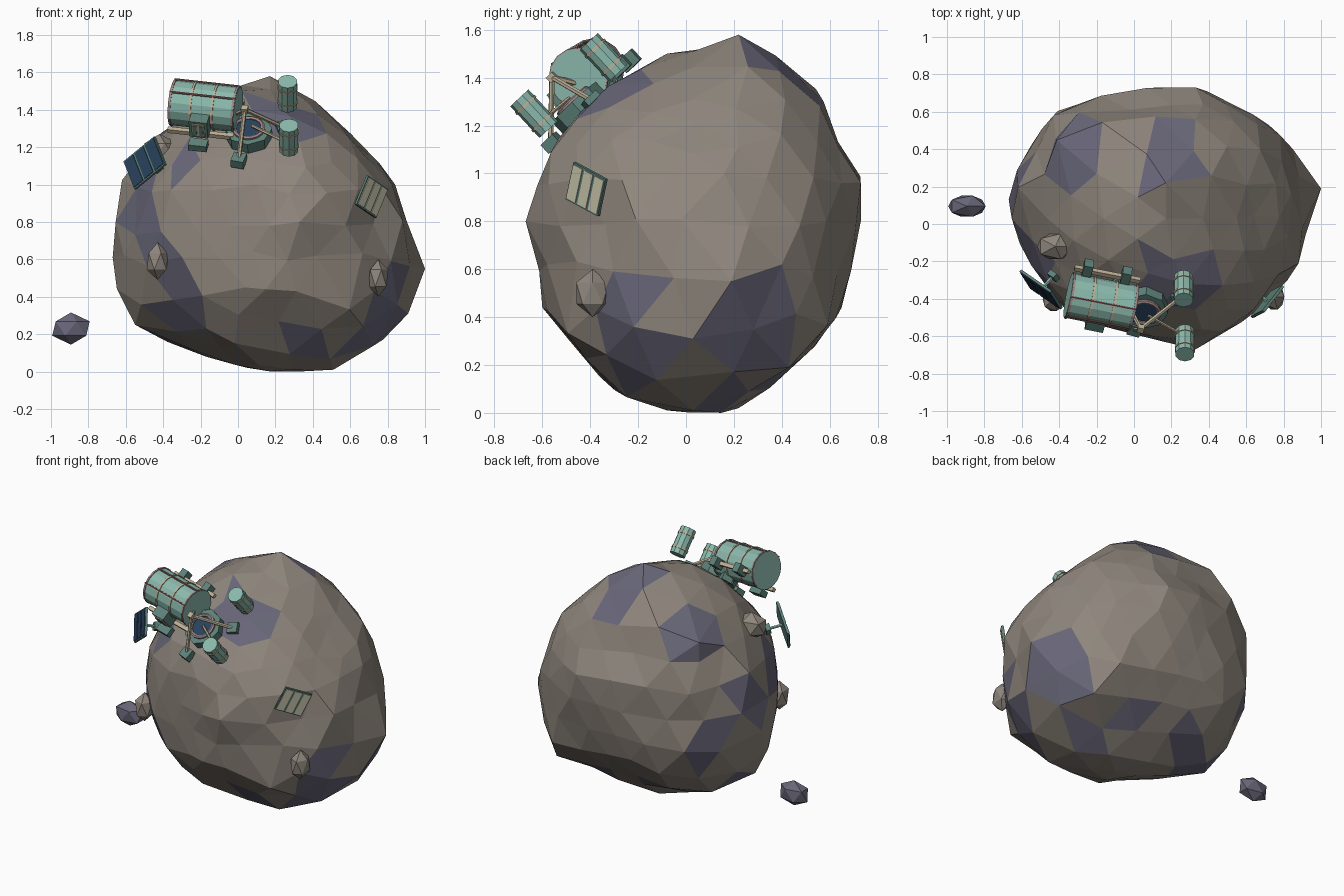
import bpy, bmesh, math, random
from mathutils import Vector, Matrix

if "Cube" in bpy.data.objects:
    bpy.data.objects.remove(bpy.data.objects["Cube"])
random.seed(4)


def material(name, *rgb):
    m = bpy.data.materials.new(name)
    m.use_nodes = True
    m.diffuse_color = (*rgb, 1)
    m.node_tree.nodes["Principled BSDF"].inputs["Base Color"].default_value = (*rgb, 1)
    return m


ROCK = material("warm grey rock", .275, .24, .205)
ORE = material("blue grey ore", .14, .135, .19)
TEAL = material("pale teal", .26, .49, .42)
DARK = material("dark teal", .11, .225, .195)
TAN = material("tan", .52, .44, .31)
RUST = material("rust red", .27, .11, .11)
PINK = material("dusty pink", .36, .25, .25)
BLUE = material("solar blue", .022, .055, .11)
CELL = material("pale cell", .66, .63, .46)


# ---- helpers ----
def finish(name, bm, mats, matrix=Matrix()):
    bm.transform(matrix)
    bmesh.ops.recalc_face_normals(bm, faces=bm.faces)
    mesh = bpy.data.meshes.new(name)
    bm.to_mesh(mesh)
    bm.free()
    for m in mats:
        mesh.materials.append(m)
    bpy.context.collection.objects.link(bpy.data.objects.new(name, mesh))


def box(name, frame, loc, size, mat):
    bm = bmesh.new()
    bmesh.ops.create_cube(bm, size=1)
    finish(name, bm, [mat], frame @ Matrix.Translation(loc) @ Matrix.Diagonal((*size, 1)))


def rod(name, frame, a, b, r, mat, sides=6):
    a, b = frame @ Vector(a), frame @ Vector(b)
    bm = bmesh.new()
    bmesh.ops.create_cone(bm, cap_ends=True, segments=sides, radius1=r, radius2=r, depth=(b - a).length)
    turn = (b - a).to_track_quat('Z', 'Y').to_matrix().to_4x4()
    finish(name, bm, [mat], Matrix.Translation((a + b) / 2) @ turn)


def ring(name, frame, loc, major, minor, mat, sides=16, tube=6):
    bm = bmesh.new()
    bmesh.ops.create_circle(bm, segments=tube, radius=minor,
                            matrix=Matrix.Translation((major, 0, 0)) @ Matrix.Rotation(math.pi / 2, 4, 'X'))
    bmesh.ops.spin(bm, geom=bm.edges[:], cent=(0, 0, 0), axis=(0, 0, 1), angle=math.tau,
                   steps=sides, use_duplicate=False)
    bmesh.ops.remove_doubles(bm, verts=bm.verts, dist=.0005)
    finish(name, bm, [mat], frame @ Matrix.Translation(loc))


def axes_frame(origin, x, z):
    x, z = Vector(x).normalized(), Vector(z).normalized()
    y = z.cross(x).normalized()
    m = Matrix((x, y, x.cross(y))).transposed().to_4x4()
    m.translation = origin
    return m


def panel_frame(center, u, v):
    return axes_frame(center, u, Vector(u).cross(Vector(v)))


# ---- placement frames: station, two panels ----
station = axes_frame((-.175, -.415, 1.42), (.976, -.19, -.108), (-.08, -.67, .73))
wing = panel_frame((-.497, -.35, 1.115), (-.165, .114, -.135), (.042, -.08, -.16))
plate = panel_frame((.713, -.415, .935), (.105, .134, -.072), (.075, .048, .145))

# ---- asteroid: sphere carved and pulled to outlines around it ----
CENTER = Vector((.17, .03, .78))
MID = Vector((0, 0, .79))
BASE = Vector((0, 0, 0))
FRONT = [(.17, 1.58), (.38, 1.48), (.55, 1.31), (.72, 1.15), (.84, 1), (.9, .81), (1, .55),
         (.91, .31), (.73, .13), (.51, .01), (.28, 0), (.05, .02), (-.25, .12), (-.55, .25),
         (-.65, .44), (-.67, .61), (-.66, .8), (-.64, 1.03), (-.42, 1.28), (-.2, 1.42), (.02, 1.53)]
SIDE = [(.22, 1.58), (.55, 1.36), (.61, 1.16), (.73, .99), (.73, .8), (.69, .6), (.65, .44),
        (.54, .28), (.43, .19), (.22, .01), (.02, 0), (-.25, .06), (-.36, .15), (-.45, .27), (-.6, .44),
        (-.61, .64), (-.67, .8), (-.6, 1), (-.4, 1.3), (-.2, 1.47), (.03, 1.51)]
TOP = [(0, .71), (.33, .73), (.54, .63), (.72, .53), (.85, .4), (1, .19), (.92, -.05), (.88, -.21),
       (.76, -.37), (.6, -.5), (.33, -.67), (.1, -.6), (-.1, -.56), (-.3, -.5), (-.55, -.22),
       (-.67, .13), (-.66, .2), (-.55, .42), (-.44, .59), (-.3, .64)]
FRONT_CORNER = [(-.07, .7), (.15, .76), (.27, .75), (.44, .66), (.59, .56), (.75, .37), (.89, .06),
                (.93, -.24), (.93, -.41), (.75, -.68), (.52, -.81), (.26, -.87), (-.22, -.7),
                (-.54, -.26), (-.6, -.08), (-.57, .11), (-.46, .33), (-.24, .58)]
BACK_CORNER = [(-.49, .61), (-.27, .68), (-.04, .7), (.31, .51), (.49, .32), (.56, .15), (.58, -.11),
               (.52, -.46), (.44, -.65), (.03, -.77), (-.16, -.78), (-.54, -.61), (-.81, -.53),
               (-.92, -.21), (-.94, -.08), (-.87, .11), (-.76, .41)]
UNDERSIDE = [(-.15, .8), (.01, .83), (.3, .73), (.47, .65), (.61, .46), (.72, -.09), (.44, -.64),
             (.02, -.65), (-.22, -.7), (-.47, -.59), (-.77, -.4), (-.86, -.11), (-.82, .2),
             (-.63, .46), (-.46, .59)]
# corners of the strongest ridges
RIDGES = [(1, .19, .55), (.17, .22, 1.58), (.9, -.02, .81), (.88, -.21, .81), (.84, .16, 1),
          (.04, -.58, .45), (.31, -.58, .43), (.42, -.58, .62)]


class Outline:
    """Closed profile on a plane turned by azimuth and elevation."""

    def __init__(self, azimuth, elevation, origin, points):
        a, e = math.radians(azimuth), math.radians(elevation)
        self.right = Vector((math.cos(a), math.sin(a), 0))
        self.up = Vector((-math.sin(a) * math.sin(e), math.cos(a) * math.sin(e), math.cos(e)))
        self.normal = self.right.cross(self.up)
        middle = self.flat(CENTER - origin)
        self.points = [Vector(p) - middle for p in points]
        table = sorted((math.atan2(p.y, p.x), p.length) for p in self.points)
        self.loop = [(table[-1][0] - math.tau, table[-1][1])] + table + [(table[0][0] + math.tau, table[0][1])]

    def flat(self, v):
        return Vector((v.dot(self.right), v.dot(self.up)))

    def radius(self, d):
        p = self.flat(d)
        angle = math.atan2(p.y, p.x)
        for (a, ra), (b, rb) in zip(self.loop, self.loop[1:]):
            if a <= angle <= b:
                return ra + (rb - ra) * (angle - a) / max(b - a, 1e-6)


outlines = [Outline(35, 25, MID, FRONT_CORNER), Outline(215, 25, MID, BACK_CORNER),
            Outline(140, -30, MID, UNDERSIDE), Outline(0, 90, BASE, TOP),
            Outline(90, 0, BASE, SIDE), Outline(0, 0, BASE, FRONT)]


def carve(v):
    limit = min(o.radius(v.co) / max(o.flat(v.co.normalized()).length, .05) for o in outlines)
    v.co = v.co.normalized() * min(v.co.length, limit)


bm = bmesh.new()
bmesh.ops.create_icosphere(bm, subdivisions=3, radius=1)
for v in bm.verts:
    weights = [1 / (v.co.normalized().dot(o.normal) ** 2 + .03) for o in outlines]
    mean = sum(w * o.radius(v.co) for w, o in zip(weights, outlines)) / sum(weights)
    v.co = v.co.normalized() * mean * random.uniform(.985, 1.02)
    carve(v)
for step in range(5):
    for o in outlines:
        for p in o.points:
            v = min(bm.verts, key=lambda q: (o.flat(q.co) - p).length)
            move = p - o.flat(v.co)
            if move.length < .14:
                v.co += o.right * move.x + o.up * move.y
    for p in RIDGES:
        p = Vector(p) - CENTER
        min(bm.verts, key=lambda q: (q.co - p).length).co = p
    for v in bm.verts:
        carve(v)
bmesh.ops.translate(bm, verts=bm.verts, vec=CENTER)

# level the ground beneath the equipment
for frame, depth, reach in [(station, .115, .38), (wing, .06, .22), (plate, .02, .2)]:
    n = frame.to_3x3().col[2]
    for v in bm.verts:
        gap = (v.co - frame.translation).dot(n) + depth
        if gap > 0 and (v.co - frame.translation).length < reach:
            v.co -= n * gap

# ore patches: position and angular reach
PATCHES = [(.22, -.27, 1.38, .3), (.18, .38, 1.45, .28), (-.34, .37, 1.3, .23), (-.6, -.22, .87, .24),
           (-.47, -.38, .67, .22), (-.36, -.43, .47, .21), (-.35, -.38, .28, .22), (-.3, -.4, 1.17, .15),
           (.33, -.42, .17, .18), (.78, -.25, .42, .23), (.74, -.18, .2, .2), (.68, .5, .6, .12),
           (.82, .28, .36, .23), (-.63, .2, .85, .2), (-.52, .42, .62, .2), (-.3, .2, .2, .23),
           (-.1, .4, .13, .16), (.35, .46, .1, .2), (.52, .16, .01, .2)]
for f in bm.faces:
    d = f.calc_center_median() - CENTER
    f.material_index = int(any(d.angle(Vector(p[:3]) - CENTER) < p[3] for p in PATCHES))
finish("asteroid", bm, [ROCK, ORE])

# ---- loose rocks ----
for name, loc, size, mat in [("drifting_rock", (-.893, .095, .23), (.112, .066, .086), ORE),
                             ("left_boulder", (-.43, -.405, .59), (.065, .07, .1), ROCK),
                             ("right_boulder", (.75, -.39, .5), (.06, .08, .1), ROCK),
                             ("upper_boulder", (-.42, -.12, 1.18), (.11, .08, .09), ROCK)]:
    bm = bmesh.new()
    bmesh.ops.create_icosphere(bm, subdivisions=1, radius=1)
    finish(name, bm, [mat], Matrix.Translation(loc) @ Matrix.Diagonal((*size, 1)))

# ---- habitat module with hoops, ribs and cradle ----
rod("habitat", station, (-.18, 0, 0), (.18, 0, 0), .122, TEAL, 16)
for x, mat in [(-.172, PINK), (-.06, TAN), (.06, TAN), (.172, PINK)]:
    rod("habitat_hoop", station, (x - .006, 0, 0), (x + .006, 0, 0), .127, mat, 16)
for deg in (50, 110):
    y, z = .124 * math.cos(math.radians(deg)), .124 * math.sin(math.radians(deg))
    rod("habitat_rib", station, (-.18, y, z), (.18, y, z), .006, RUST)
for side in (-1, 1):
    box("cradle_rail", station, (0, side * .135, -.075), (.36, .025, .025), TAN)
for x in (-.11, .1):
    box("cradle_foot", station, (x, .145, -.08), (.05, .08, .06), DARK)

# ---- airlock ----
box("airlock", station, (0, -.135, -.01), (.1, .09, .11), DARK)
box("airlock_door", station, (0, -.182, -.01), (.07, .008, .085), TAN)
for x in (-.018, .018):
    box("airlock_slat", station, (x, -.187, -.01), (.022, .006, .065), DARK)
box("airlock_step", station, (0, -.2, -.1), (.1, .06, .04), DARK)

# ---- docking hub and tripod ----
hub = station @ Matrix.Translation((.25, -.07, -.09))
rod("hub", hub, (0, 0, -.04), (0, 0, .025), .125, DARK, 8)
rod("hub_window", hub, (0, 0, .02), (0, 0, .03), .072, BLUE, 16)
ring("hub_ring", hub, (0, 0, .03), .078, .012, PINK)
for deg in (-95, 30, 150):
    x, y = .185 * math.cos(math.radians(deg)), .185 * math.sin(math.radians(deg))
    rod("tripod_leg", hub, (-.015, 0, .165), (x, y, -.02), .012, TAN)
    box("tripod_foot", hub @ Matrix.Rotation(math.radians(deg), 4, 'Z'), (.19, 0, -.035), (.07, .07, .05), DARK)
box("tripod_head", hub, (-.015, 0, .165), (.035, .035, .03), TAN)

# ---- tanks ----
up = station.to_3x3().col[2]
axis = Vector((0, up.y, up.z)).normalized()
for name, c in [("rear_tank", (.265, -.345, 1.485)), ("front_tank", (.272, -.635, 1.25))]:
    c = Vector(c)
    rod(name, Matrix(), c - axis * .09, c + axis * .09, .052, TEAL, 10)
    for s in (-.05, .05):
        rod(name + "_band", Matrix(), c + axis * (s - .006), c + axis * (s + .006), .056, TAN, 10)
rod("fuel_pipe", Matrix(), hub @ Vector((.02, 0, .05)), Vector((.272, -.6, 1.22)), .009, TAN)


# ---- panels with three cells each ----
def panel(name, frame, width, height, cells, arm):
    box(name + "_frame", frame, (0, 0, 0), (width, height, .014), DARK)
    step = width / 3
    for i in (-1, 0, 1):
        box(name + "_cell", frame, (i * step, 0, .007), (step - .012, height - .016, .008), cells)
    rod(name + "_arm", frame, (0, 0, 0), (0, 0, -arm), .01, TEAL)
    box(name + "_mount", frame, (0, 0, -arm), (.05, .05, .03), DARK)


panel("solar_wing", wing, .24, .184, BLUE, .1)
panel("ground_panel", plate, .185, .17, CELL, .05)
